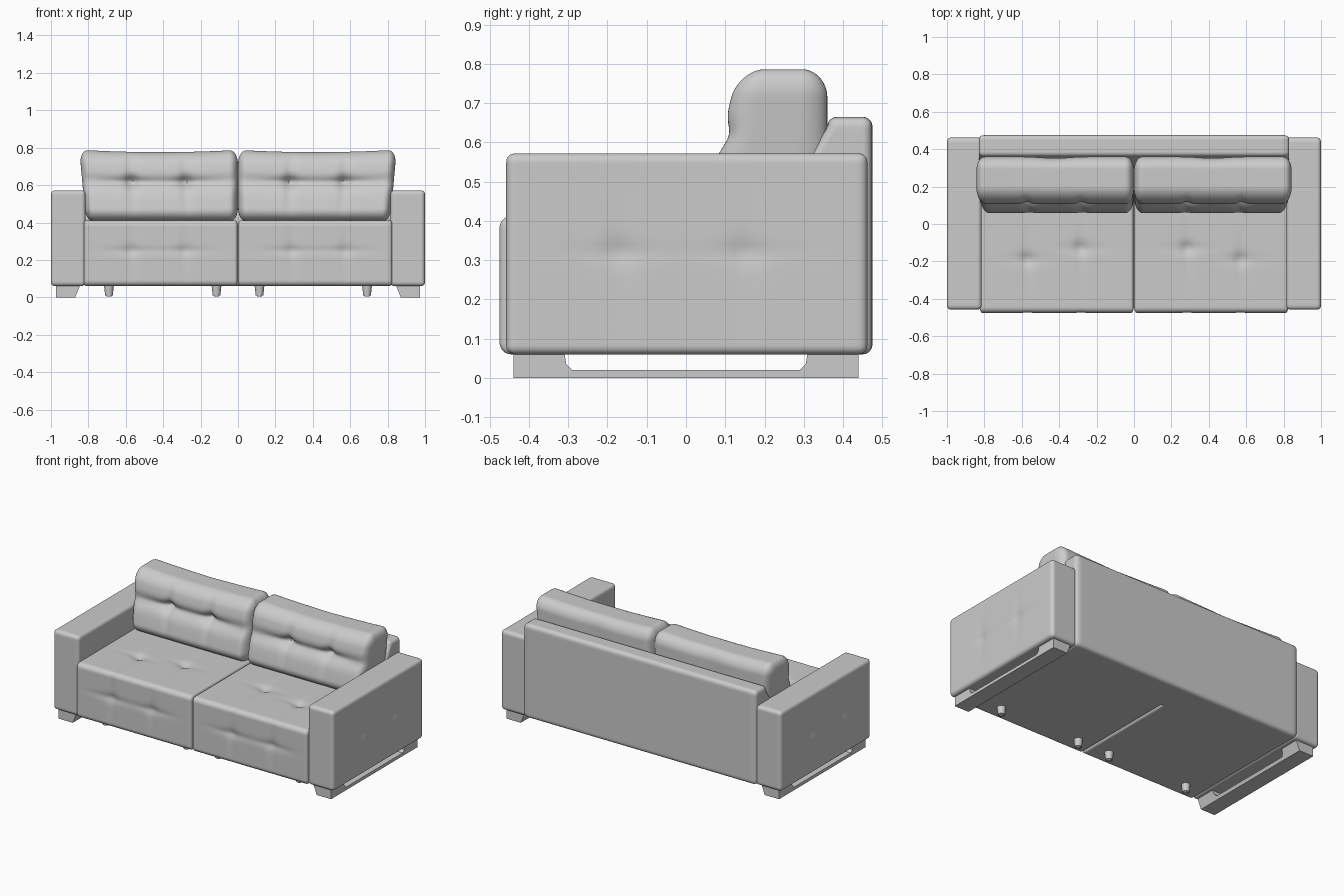
import bpy, bmesh, math
from mathutils import Vector

cube = bpy.data.objects.get("Cube")
if cube:
    bpy.data.objects.remove(cube)

GREY = (0.6, 0.6, 0.6, 1)
fabric = bpy.data.materials.new("grey upholstery")
fabric.use_nodes = True
fabric.diffuse_color = GREY
fabric.node_tree.nodes["Principled BSDF"].inputs["Base Color"].default_value = GREY


def finish(name, bm, angle=40):
    bmesh.ops.recalc_face_normals(bm, faces=bm.faces)
    mesh = bpy.data.meshes.new(name)
    bm.to_mesh(mesh)
    bm.free()
    ob = bpy.data.objects.new(name, mesh)
    bpy.context.collection.objects.link(ob)
    mesh.materials.append(fabric)
    bpy.ops.object.select_all(action='DESELECT')
    ob.select_set(True)
    bpy.context.view_layer.objects.active = ob
    bpy.ops.object.shade_smooth_by_angle(angle=math.radians(angle))
    return ob


def padded_box(name, low, high, radius, warp=None, side=1, cuts=40):
    """Box with elliptical rounding, optionally reshaped by warp(p, normal)."""
    low, high, radius = Vector(low), Vector(high), Vector(radius)
    mid, half = (low + high) / 2, (high - low) / 2
    bm = bmesh.new()
    bmesh.ops.create_cube(bm, size=2)
    bmesh.ops.subdivide_edges(bm, edges=bm.edges[:], cuts=cuts, use_grid_fill=True)
    for v in bm.verts:
        inner, off = Vector(), Vector()
        for i in range(3):
            # denser rows near the edges keep the rounding smooth
            u = 0.4 * v.co[i] + 0.6 * math.sin(v.co[i] * math.pi / 2)
            lim = half[i] - radius[i]
            inner[i] = max(-lim, min(lim, u * half[i]))
            off[i] = (u * half[i] - inner[i]) / radius[i]
        n = off.normalized()
        p = mid + inner + Vector(n[i] * radius[i] for i in range(3))
        if warp:
            p = warp(p, n)
        v.co = (p.x * side, p.y, p.z)
    return finish(name, bm)


def bump(d, width):
    return math.exp(-(d / width) ** 2)


def tufts(a, b, points, deep, crease):
    """Depth of button dimples joined by soft creases."""
    total = 0
    for pa, pb in points:
        da, db = a - pa, b - pb
        total += deep * bump(math.hypot(da, db), 0.035)
        total += crease * bump(da, 0.02) * bump(db, 0.16)
        total += crease * bump(db, 0.02) * bump(da, 0.13)
    return total


def seat_warp(p, n):
    top = tufts(p.x, p.y, [(0.285, -0.13), (0.57, -0.19)], 0.014, 0.005)
    front = tufts(p.x, p.z, [(0.285, 0.25), (0.57, 0.25)], 0.006, 0.005)
    p.z -= top * max(0, n.z)
    p.y += front * max(0, -n.y)
    return p


def cushion_warp(p, n):
    t = (p.z - 0.405) / 0.375
    s = (p.y - 0.05) / 0.31
    u = min(1, max(0, p.x / 0.82))
    dent = tufts(p.x, p.z, [(0.28, 0.62), (0.57, 0.62)], 0.022, 0.012)
    dent += 0.018 * bump(p.z - 0.615, 0.04)
    front = 0.05 + 0.085 * t ** 1.3 + dent * max(0, -n.y)
    # front leans back, ends flare outward and corners rise
    p.y = front + s * (0.36 - front)
    p.z += t * (0.012 * (2 * u - 1) ** 2 - 0.006)
    p.x *= 0.975 + 0.04 * t
    # dimple on the rear face
    p.y -= 0.008 * bump(p.x - 0.42, 0.1) * max(0, n.y)
    return p


def arm_warp(p, n):
    dent = tufts(p.y, p.z, [(-0.17, 0.32), (0.15, 0.32)], 0.007, 0.003)
    p.x -= dent * max(0, n.x)
    return p


def back_warp(p, n):
    # front face slopes forward toward the seat
    if p.y < 0.415:
        p.y -= min(0.12, max(0, 0.64 - p.z) * 0.6)
    return p


def runner(name, side):
    """Two block feet joined by a thin floor rail."""
    outline = [(-0.44, 0.065), (-0.44, 0), (0.44, 0), (0.44, 0.065),
               (0.31, 0.065), (0.305, 0.035), (0.29, 0.02),
               (-0.29, 0.02), (-0.305, 0.035), (-0.31, 0.065)]
    bm = bmesh.new()
    outer = [bm.verts.new((side * 0.972, y, z)) for y, z in outline]
    inner = [bm.verts.new((side * (0.87 - 0.4 * z), y, z)) for y, z in outline]
    bm.faces.new(outer)
    bm.faces.new(inner[::-1])
    for i in range(len(outline)):
        j = (i + 1) % len(outline)
        bm.faces.new((outer[i], outer[j], inner[j], inner[i]))
    finish(name, bm, 30)


def peg(name, x):
    bm = bmesh.new()
    bmesh.ops.create_cone(bm, cap_ends=True, segments=20, radius1=0.02, radius2=0.027, depth=0.065)
    bmesh.ops.translate(bm, verts=bm.verts, vec=(x, -0.36, 0.0375))
    rim = [e for e in bm.edges if all(v.co.z < 0.01 for v in e.verts)]
    bmesh.ops.bevel(bm, geom=rim, offset=0.006, segments=2, affect='EDGES')
    finish(name, bm)


# Mirrored upholstery, runners and support pegs
for word, side in (("left", 1), ("right", -1)):
    padded_box(word + "_seat", (0.001, -0.475, 0.06), (0.825, 0.36, 0.412),
               (0.014, 0.03, 0.03), seat_warp, side, 56)
    padded_box(word + "_back_cushion", (0.001, 0.05, 0.405), (0.835, 0.36, 0.782),
               (0.045, 0.09, 0.07), cushion_warp, side, 56)
    padded_box(word + "_arm", (0.815, -0.458, 0.06), (1.0, 0.462, 0.572),
               (0.022, 0.022, 0.022), arm_warp, side, 44)
    # small pull tab on the outer face of the arm
    padded_box(word + "_arm_tab", (0.995, -0.125, 0.506), (1.0, -0.02, 0.522),
               (0.002, 0.03, 0.007), None, side, 6)
    runner(word + "_runner", side)
    peg(word + "_outer_peg", side * 0.69)
    peg(word + "_inner_peg", side * 0.115)

# Full-width backrest
padded_box("backrest", (-0.83, 0.36, 0.06), (0.83, 0.475, 0.665),
           (0.025, 0.025, 0.025), back_warp)
